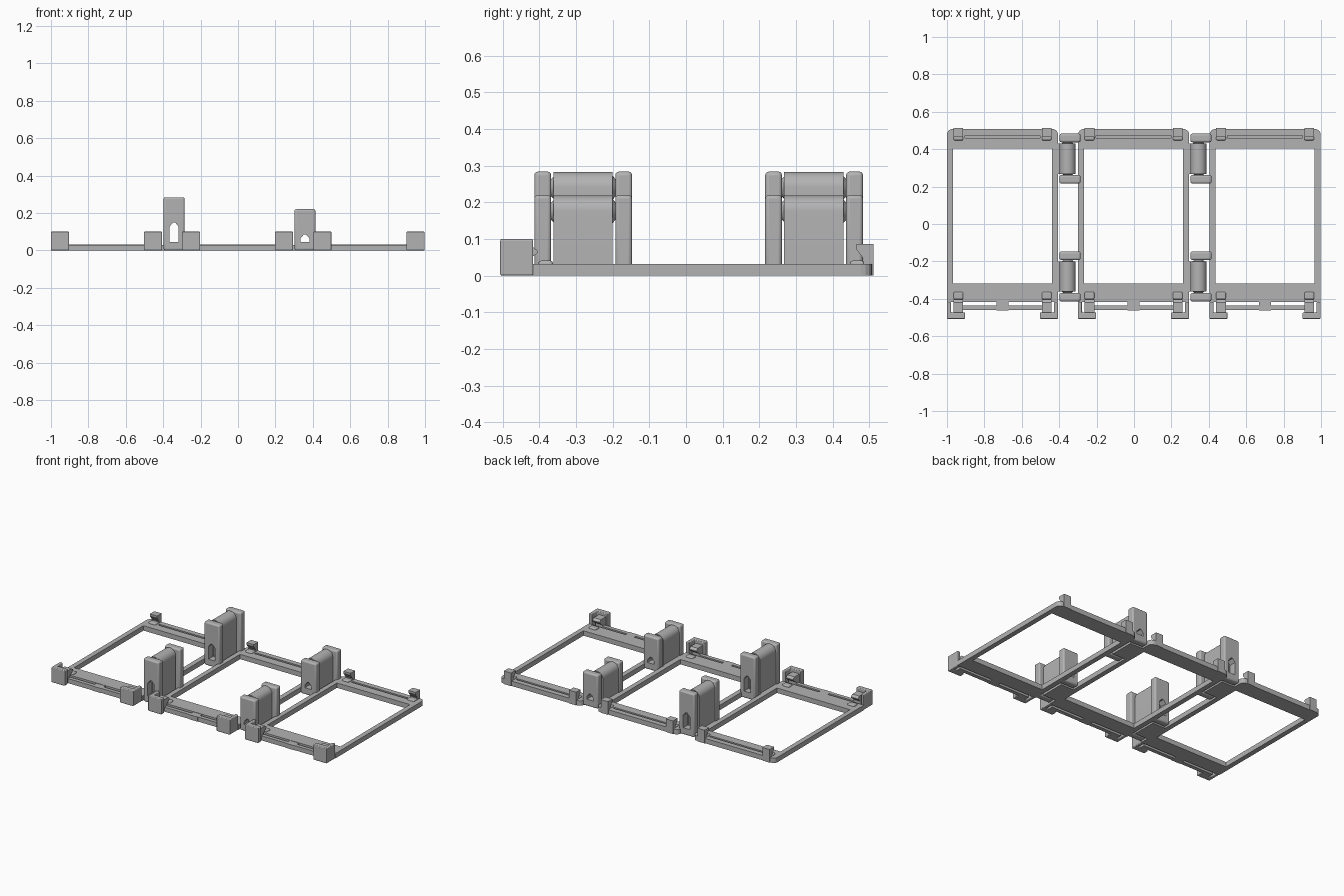
import bpy, bmesh, math
from mathutils import Vector

cube = bpy.data.objects.get("Cube")
if cube:
    bpy.data.objects.remove(cube, do_unlink=True)

grey = bpy.data.materials.new("plain grey")
grey.use_nodes = True
GREY = (0.45, 0.45, 0.45, 1)
grey.diffuse_color = GREY
grey.node_tree.nodes["Principled BSDF"].inputs["Base Color"].default_value = GREY


def prism(name, points, axis, start, end, bevel=0.0):
    """Extrude a 2D outline along an axis (outline uses the other two axes in order)."""
    def place(p, d):
        return {"x": (d, p[0], p[1]), "y": (p[0], d, p[1]), "z": (p[0], p[1], d)}[axis]
    bm = bmesh.new()
    low = [bm.verts.new(place(p, start)) for p in points]
    high = [bm.verts.new(place(p, end)) for p in points]
    bm.faces.new(low)
    bm.faces.new(high)
    n = len(points)
    for i in range(n):
        j = (i + 1) % n
        bm.faces.new((low[i], low[j], high[j], high[i]))
    bmesh.ops.recalc_face_normals(bm, faces=bm.faces)
    mesh = bpy.data.meshes.new(name)
    bm.to_mesh(mesh)
    bm.free()
    mesh.materials.append(grey)
    obj = bpy.data.objects.new(name, mesh)
    bpy.context.collection.objects.link(obj)
    if bevel:
        mod = obj.modifiers.new("soft edges", "BEVEL")
        mod.width, mod.segments = bevel, 3
        mod.limit_method, mod.angle_limit = "ANGLE", math.radians(40)
    return obj


def rect(x0, x1, y0, y1):
    return [(x0, y0), (x1, y0), (x1, y1), (x0, y1)]


def box(name, x0, x1, y0, y1, z0, z1, bevel=0.0):
    return prism(name, rect(x0, x1, y0, y1), "z", z0, z1, bevel)


def cut(obj, cutter):
    cutter.hide_render = True
    cutter.hide_viewport = True
    cutter.display_type = "WIRE"
    mod = obj.modifiers.new("cut", "BOOLEAN")
    mod.operation, mod.solver, mod.object = "DIFFERENCE", "EXACT", cutter


def smooth(obj):
    bpy.ops.object.select_all(action="DESELECT")
    obj.select_set(True)
    bpy.context.view_layer.objects.active = obj
    bpy.ops.object.shade_smooth_by_angle(angle=math.radians(35))


HALF, THICK = 0.297, 0.032
FRONT, BACK = -0.417, 0.508


def panel_frame(tag, cx):
    # Flat rim with an open window and rounded back corners
    x0, x1, r = cx - HALF, cx + HALF, 0.03
    outline = [(x0, FRONT), (x1, FRONT)]
    for centre, first in ((x1 - r, 0), (x0 + r, 90)):
        for k in range(5):
            a = math.radians(first + k * 22.5)
            outline.append((centre + r * math.cos(a), BACK - r + r * math.sin(a)))
    rim = prism(tag + "_frame", outline, "z", 0, THICK)
    cut(rim, box(tag + "_window_cutter", x0 + 0.032, x1 - 0.032, -0.317, 0.403, -0.1, 0.1))
    cut(rim, box(tag + "_groove_cutter", cx - 0.2, cx + 0.2, 0.46, 0.474, 0.02, 0.1))
    # Latch bar in front of the rim, held at its middle
    box(tag + "_latch_bar", cx - 0.25, cx + 0.25, -0.46, -0.435, 0, 0.03)
    box(tag + "_latch_bar_neck", cx - 0.032, cx + 0.032, -0.463, FRONT + 0.005, 0, 0.03)

    for side, word in ((-1, "right"), (1, "left")):
        name = f"{tag}_{word}_"

        def span(a, b):
            return sorted((cx + side * a, cx + side * b))
        # Corner guard: outer wall plus front wall
        o, i = cx + side * HALF, cx + side * (HALF - 0.022)
        f = cx + side * (HALF - 0.097)
        prism(name + "corner_guard",
              [(o, FRONT), (o, -0.507), (f, -0.507), (f, -0.473), (i, -0.473), (i, FRONT)],
              "z", 0, 0.1, 0.005)
        # Front catch, with a tapered nose
        a, b = span(0.21, 0.262)
        prism(name + "front_catch",
              [(-0.475, 0), (-0.435, 0), (-0.435, 0.04), (-0.405, 0.062), (-0.405, 0.068),
               (-0.42, 0.08), (-0.475, 0.08)], "x", a, b)
        # Back catch: post with a hook leaning inward
        prism(name + "back_catch",
              [(0.485, 0), (0.512, 0), (0.512, 0.086), (0.465, 0.086), (0.465, 0.072),
               (0.485, 0.045)], "x", a, b)
        # Low pads beside each catch
        box(name + "front_pad", a, b, -0.403, -0.363, 0.02, 0.041, 0.008)
        box(name + "back_pad", a, b, 0.447, 0.487, 0.02, 0.041, 0.008)


def hinge(name, x, y, top):
    slot_top = top - 0.135
    slot = [(x - 0.024, 0.045), (x + 0.024, 0.045), (x + 0.024, slot_top - 0.022),
            (x + 0.006, slot_top), (x - 0.006, slot_top), (x - 0.024, slot_top - 0.022)]
    tunnel = prism(name + "_slot_cutter", slot, "y", y - 0.1, y + 0.4)
    # Outer cheeks
    for part, a, b in (("front", 0, 0.046), ("back", 0.221, 0.267)):
        cheek = box(f"{name}_{part}_cheek", x - 0.056, x + 0.056, y + a, y + b, 0, top, 0.01)
        cut(cheek, tunnel)
        smooth(cheek)
    # Rolled knuckle between the cheeks
    cx, r = x - 0.013, 0.043
    cz = top - r - 0.001
    profile = [(cx - r, 0), (cx + r, 0)]
    profile += [(cx + r * math.cos(t * math.pi / 20), cz + r * math.sin(t * math.pi / 20))
                for t in range(21)]
    knuckle = prism(name + "_knuckle", profile, "y", y + 0.052, y + 0.214)
    cut(knuckle, tunnel)
    smooth(knuckle)
    # Foot tying the knuckle to the neighbouring frame
    box(name + "_foot", x - 0.075, cx, y + 0.052, y + 0.214, 0, 0.03)
    # Tapered pin ends
    for part, a, b, s in (("front", 0.044, 0.056, 1), ("back", 0.223, 0.212, -1)):
        bm = bmesh.new()
        bmesh.ops.create_cone(bm, cap_ends=True, segments=24, radius1=0.022,
                              radius2=0.034, depth=abs(b - a))
        mesh = bpy.data.meshes.new(f"{name}_{part}_pin")
        bm.to_mesh(mesh)
        bm.free()
        mesh.materials.append(grey)
        pin = bpy.data.objects.new(mesh.name, mesh)
        pin.location = Vector((cx, y + (a + b) / 2, cz))
        pin.rotation_euler.x = -s * math.pi / 2
        bpy.context.collection.objects.link(pin)
        smooth(pin)


for label, centre in (("right", -0.703), ("middle", -0.002), ("left", 0.701)):
    panel_frame(label, centre)

for label, hx, top in (("tall", -0.342, 0.284), ("short", 0.358, 0.22)):
    for end, hy in (("front", -0.414), ("back", 0.216)):
        hinge(f"{label}_{end}_hinge", hx, hy, top)
